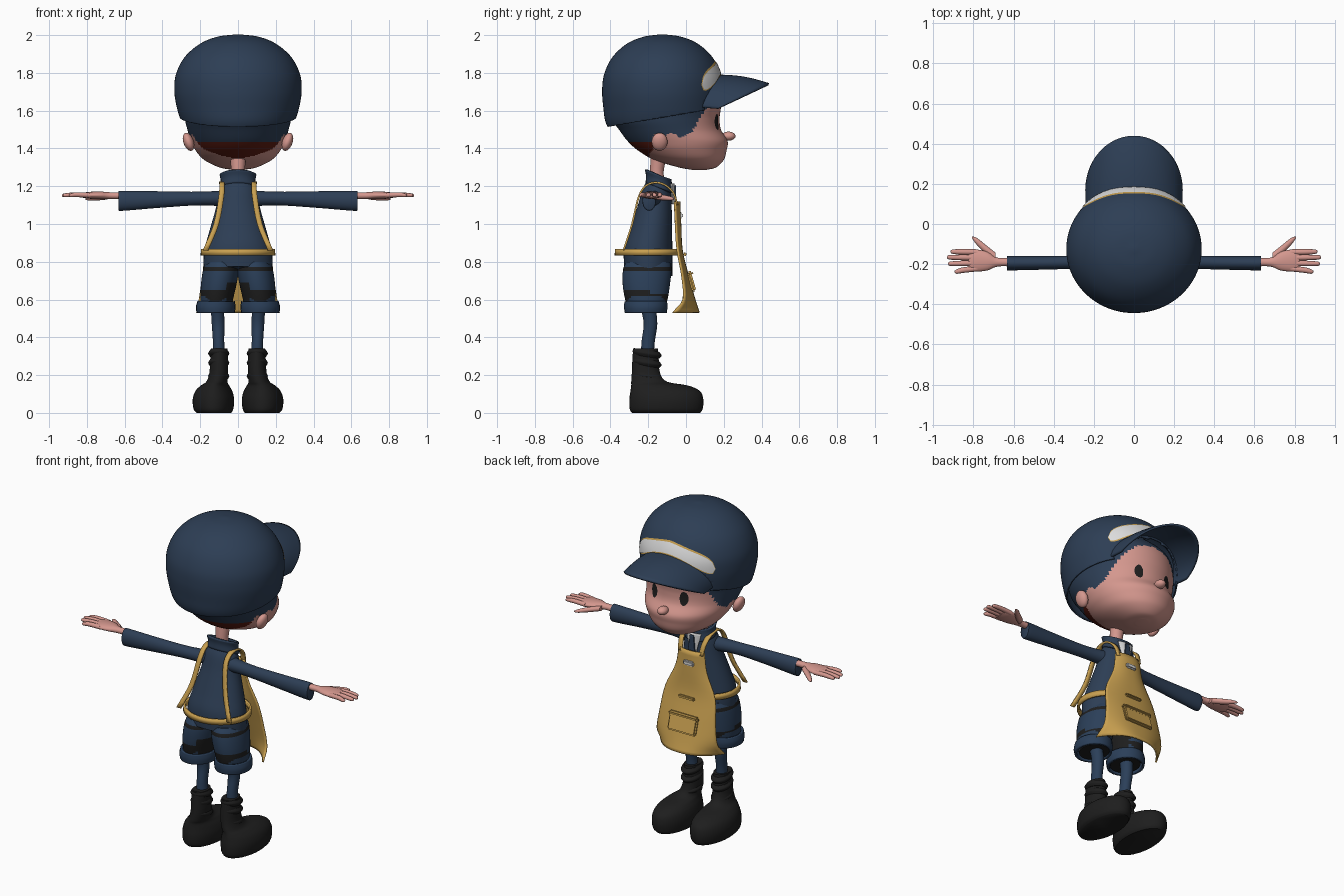
import bpy, bmesh
from math import sin, cos, pi, radians, sqrt
from mathutils import Vector, Matrix
from mathutils.bvhtree import BVHTree

if "Cube" in bpy.data.objects:
    bpy.data.objects.remove(bpy.data.objects["Cube"])


def material(name, *rgb):
    m = bpy.data.materials.new(name)
    m.use_nodes = True
    m.diffuse_color = (*rgb, 1)
    bsdf = m.node_tree.nodes["Principled BSDF"]
    bsdf.inputs["Base Color"].default_value = (*rgb, 1)
    bsdf.inputs["Roughness"].default_value = 0.8
    return m


NAVY = material("navy cloth", .026, .048, .09)
DENIM = material("denim", .024, .05, .1)
SKIN = material("skin", .66, .31, .27)
GOLD = material("golden yellow", .58, .35, .08)
BLACK = material("black", .013, .013, .013)
WHITE = material("white", .72, .72, .72)
RED = material("red brown hair", .11, .012, .006)


def make(name, bm, mats, rule=None, mirror=False, thick=0, angle=50):
    """Turn a bmesh into a finished, smooth shaded object."""
    bmesh.ops.recalc_face_normals(bm, faces=bm.faces)
    if rule:
        for f in bm.faces:
            f.material_index = rule(f.calc_center_median())
    mesh = bpy.data.meshes.new(name)
    bm.to_mesh(mesh)
    bm.free()
    ob = bpy.data.objects.new(name, mesh)
    bpy.context.collection.objects.link(ob)
    for m in mats if isinstance(mats, tuple) else (mats,):
        mesh.materials.append(m)
    bpy.ops.object.select_all(action='DESELECT')
    ob.select_set(True)
    bpy.context.view_layer.objects.active = ob
    bpy.ops.object.shade_smooth_by_angle(angle=radians(angle))
    if thick:
        mod = ob.modifiers.new("thickness", 'SOLIDIFY')
        mod.thickness, mod.offset = thick, 0
    if mirror:
        ob.modifiers.new("mirror", 'MIRROR')
    return ob


def spline(pts, n):
    """Smooth interpolation through points of any dimension."""
    p = [Vector(q) for q in pts]
    p = [2 * p[0] - p[1]] + p + [2 * p[-1] - p[-2]]
    out = []
    for a, b, c, d in zip(p, p[1:], p[2:], p[3:]):
        for i in range(n):
            t = i / n
            out.append(.5 * (2 * b + (c - a) * t + (2 * a - 5 * b + 4 * c - d) * t * t
                             + (3 * b - a - 3 * c + d) * t ** 3))
    return out + [p[-2]]


def loft_mesh(rings, axis='z', sides=24, steps=4, tilt=0, caps=True):
    """Rings are (position along axis, centre a, centre b, radius a, radius b)."""
    bm = bmesh.new()
    loops = []
    for t, a, b, ra, rb in spline(rings, steps):
        loop = []
        for k in range(sides):
            p, q = ra * cos(2 * pi * k / sides), rb * sin(2 * pi * k / sides)
            co = (a + p, b + q, t + tilt * q) if axis == 'z' else (t, a + p, b + q)
            loop.append(bm.verts.new(co))
        loops.append(loop)
    for l, m in zip(loops, loops[1:]):
        for k in range(sides):
            bm.faces.new((l[k - 1], l[k], m[k], m[k - 1]))
    if caps:
        bm.faces.new(loops[0])
        bm.faces.new(loops[-1])
    return bm


def loft(name, rings, mats, rule=None, mirror=False, thick=0, **kw):
    return make(name, loft_mesh(rings, **kw), mats, rule, mirror, thick)


def sheet(name, f, mats, nu=24, nv=12, **kw):
    """Grid surface from f(u, v), u in -1..1 and v in 0..1."""
    bm = bmesh.new()
    g = [[bm.verts.new(f(2 * i / nu - 1, j / nv)) for i in range(nu + 1)] for j in range(nv + 1)]
    for r, s in zip(g, g[1:]):
        for i in range(nu):
            bm.faces.new((r[i], r[i + 1], s[i + 1], s[i]))
    return make(name, bm, mats, **kw)


def ball(name, loc, size, mat, mirror=False, turn=0):
    bm = bmesh.new()
    bmesh.ops.create_uvsphere(bm, u_segments=20, v_segments=12, radius=1)
    bm.transform(Matrix.Translation(loc) @ Matrix.Rotation(turn, 4, 'Y') @ Matrix.Diagonal((*size, 1)))
    return make(name, bm, mat, mirror=mirror)


def box(name, loc, size, mat, turn=0):
    bm = bmesh.new()
    bmesh.ops.create_cube(bm, size=1)
    bm.transform(Matrix.Diagonal((*size, 1)))
    bmesh.ops.bevel(bm, geom=bm.edges[:], offset=min(size) * .35, segments=2, affect='EDGES')
    bm.transform(Matrix.Translation(loc) @ Matrix.Rotation(turn, 4, 'X'))
    return make(name, bm, mat)


# Head with hair painted on the back and sides
def hair(c):
    if c.y < -.17 and 1.35 + 1.5 * c.x ** 2 < c.z < 1.435:
        return 2
    line = 1.435 if c.y < -.17 else 1.47 + .012 * sin(c.y * 60)
    return 1 if c.z > line and c.y < .05 + (c.z - 1.52) * .6 else 0


head_rings = [(1.287, 0, .07, .03, .04), (1.3, 0, .06, .1, .1), (1.34, 0, .015, .18, .185),
              (1.39, 0, -.02, .225, .235), (1.44, 0, -.045, .25, .265), (1.5, 0, -.085, .268, .27),
              (1.56, 0, -.11, .282, .288), (1.64, 0, -.115, .29, .3), (1.74, 0, -.115, .27, .28),
              (1.85, 0, -.12, .18, .17)]
bm = loft_mesh(head_rings, sides=96, steps=10)
face = BVHTree.FromBMesh(bm)
make("head", bm, (SKIN, NAVY, RED), hair)
ball("nose", (0, .225, 1.465), (.03, .037, .024), SKIN)
ball("ear", (.262, -.14, 1.435), (.027, .042, .05), SKIN, True, .35)
loft("neck", [(1.2, 0, -.14, .045, .045), (1.27, 0, -.155, .036, .036), (1.38, 0, -.14, .045, .045)], SKIN)


def eye_point(u, v):
    x = .1 + .024 * cos(pi * u) * v
    z = 1.54 + .042 * sin(pi * u) * v
    return face.ray_cast(Vector((x, 1, z)), Vector((0, -1, 0)))[0] + Vector((0, .003, 0))


sheet("eye", eye_point, BLACK, nv=4, mirror=True)

# Cap dome, trimmed along a sloping rim and opened below the peak
dome_rings = [(1.48, 0, -.115, .265, .275), (1.54, 0, -.12, .295, .302), (1.61, 0, -.123, .318, .31),
              (1.7, 0, -.125, .333, .315), (1.79, 0, -.125, .325, .305), (1.88, 0, -.125, .28, .262),
              (1.95, 0, -.125, .2, .187), (1.987, 0, -.125, .11, .1), (2, 0, -.125, .01, .01)]
bm = loft_mesh(dome_rings, sides=96, steps=8)
dome = BVHTree.FromBMesh(bm)
bmesh.ops.bisect_plane(bm, geom=bm.verts[:] + bm.edges[:] + bm.faces[:], plane_co=(0, -.3, 1.535),
                       plane_no=(0, -.17, 1), clear_inner=True)


def under_peak(c):
    return c.y > .05 and abs(c.x) < .23 and c.z < 1.605 + .16 * sqrt(1 - (c.x / .235) ** 2)


bmesh.ops.delete(bm, geom=[f for f in bm.faces if under_peak(f.calc_center_median())], context='FACES')
make("cap_dome", bm, NAVY, thick=.008)


def peak_point(u, v):
    s, c = sin(u * pi / 2), cos(u * pi / 2)
    inner = Vector((.235 * s, .04 + .13 * c, 1.62 + .165 * c))
    outer = Vector((.237 * s, .17 + .268 * c, 1.61 + .13 * c))
    return inner.lerp(outer, v) + Vector((0, 0, .012 * sin(v * pi) * c))


sheet("cap_peak", peak_point, NAVY, nu=40, thick=.012)


# Pale panel with golden edging wrapped over the front of the cap
def panel(name, mat, grow, lift):
    def point(u, v):
        a = u * radians(51 + 50 * grow)
        low = 1.68 + .12 * cos(u * pi / 2) - grow
        high = 1.79 + .07 * (1 - abs(u) ** 1.5) + grow
        round_end = sqrt(max(0, 1 - abs(u) ** 8))
        z = (low + high) / 2 + (v - .5) * (high - low) * round_end
        d = Vector((sin(a), cos(a), 0))
        return dome.ray_cast(Vector((0, -.125, z)), d)[0] + d * lift
    sheet(name, point, mat, nu=40)


panel("cap_panel_edging", GOLD, .008, .006)
panel("cap_panel", WHITE, 0, .009)

# Jacket, collar, shirt and tie
loft("jacket", [(.75, 0, -.2, .182, .128), (.85, 0, -.2, .18, .128), (.95, 0, -.185, .155, .112),
                (1.08, 0, -.165, .118, .09), (1.17, 0, -.155, .1, .075), (1.22, 0, -.145, .075, .06)],
     NAVY, sides=40, tilt=-.2)
loft("collar", [(1.19, 0, -.14, .092, .068), (1.23, 0, -.143, .086, .063), (1.262, 0, -.147, .092, .065)],
     NAVY, tilt=-.4, caps=False, thick=.012)
sheet("shirt_front", lambda u, v: (u * (.05 - .03 * v), -.066 - .012 * u * u + .004 * v, 1.215 - .11 * v), WHITE, thick=.008)
sheet("tie", lambda u, v: (u * (.012 + .012 * v), -.058 + .004 * v, 1.205 - .1 * v), NAVY, thick=.008)

# Sleeves and hands
loft("sleeve", [(.03, -.165, 1.135, .05, .045), (.2, -.185, 1.135, .035, .036),
                (.4, -.193, 1.13, .033, .043), (.61, -.195, 1.123, .036, .053), (.63, -.195, 1.124, .034, .05)],
     NAVY, axis='x', mirror=True)
loft("palm", [(.6, -.19, 1.15, .021, .018), (.68, -.19, 1.15, .022, .018), (.73, -.185, 1.152, .046, .02),
              (.79, -.182, 1.152, .055, .018), (.825, -.182, 1.152, .045, .012)], SKIN, axis='x', mirror=True)
fingers = {"index": (.915, -.14, -.138), "middle": (.932, -.168, -.166),
           "ring": (.927, -.195, -.198), "little": (.895, -.222, -.237)}
for name, (tip, y0, y1) in fingers.items():
    loft(name + "_finger", [(.78, y0, 1.152, .014, .013), (.85, (y0 + y1) / 2, 1.155, .014, .013),
                            (tip - .012, y1, 1.152, .011, .01), (tip, y1, 1.151, .003, .003)],
         SKIN, axis='x', sides=12, mirror=True)
loft("thumb", [(.69, -.165, 1.145, .022, .015), (.74, -.125, 1.14, .022, .015),
               (.785, -.085, 1.135, .017, .011), (.808, -.066, 1.132, .004, .004)],
     SKIN, axis='x', sides=12, mirror=True)


# Short trousers with dark patches and turned up cuffs
def patches(c):
    back = c.y < -.2
    ring = .6 + .02 * sin(c.x * 40) < c.z < (.65 if back else .625)
    return 1 if ring or c.z < .54 or (c.x < .06 and c.z < .69) or .755 < c.z < .772 else 0


loft("shorts", [(.535, .113, -.21, .08, .09), (.6, .112, -.21, .086, .112), (.68, .102, -.21, .094, .125),
                (.76, .09, -.205, .094, .128), (.8, .085, -.2, .08, .115)],
     (DENIM, BLACK), patches, mirror=True, sides=40, steps=8)
loft("shorts_cuff", [(.53, .118, -.213, .094, .104), (.56, .118, -.213, .098, .108), (.59, .116, -.213, .092, .106)],
     DENIM, mirror=True, caps=False, thick=.014)

# Legs and boots
loft("leg", [(.3, .1, -.205, .034, .034), (.38, .103, -.2, .03, .035), (.47, .105, -.188, .034, .036),
             (.56, .11, -.2, .034, .04)], DENIM, mirror=True)
loft("boot", [(0, .128, -.105, .092, .18), (.02, .13, -.105, .105, .193), (.07, .13, -.104, .11, .196),
              (.115, .128, -.11, .098, .184), (.145, .122, -.14, .075, .15), (.165, .112, -.195, .056, .095),
              (.21, .102, -.212, .05, .075), (.28, .1, -.214, .047, .07), (.34, .1, -.214, .044, .066)],
     BLACK, mirror=True, sides=32)
for i, z in enumerate((.195, .265, .315)):
    loft("boot_strap_%d" % (i + 1), [(z - .018, .102, -.208, .046, .066), (z, .102, -.206, .056, .077),
                                    (z + .018, .102, -.208, .046, .066)], BLACK, mirror=True, tilt=-.15)

# Apron: rows of height, half width, middle depth and edge depth
rows = spline([(1.12, .085, -.035, -.06), (1, .105, -.03, -.055), (.86, .168, -.022, -.045),
               (.72, .188, .012, -.02), (.6, .205, .045, -.015), (.53, .218, .068, -.07)], 4)


def apron_point(u, v):
    z, w, mid, edge = rows[round(v * 20)]
    return u * w, mid + (edge - mid) * abs(u) ** 2.5, z


sheet("apron", apron_point, GOLD, nv=20, thick=.01)
box("apron_pocket", (0, .03, .69), (.19, .024, .1), GOLD, .28)
box("apron_pocket_flap", (0, .022, .737), (.2, .034, .028), GOLD, .28)
box("apron_slit", (0, -.006, .84), (.11, .022, .018), GOLD, .2)
box("apron_badge", (0, -.026, 1.045), (.07, .02, .03), WHITE)
loft("apron_belt", [(.834, 0, -.2, .192, .172), (.868, 0, -.2, .19, .17)], GOLD,
     sides=48, steps=1, caps=False, thick=.012)
strap = spline([(.07, -.045, 1.1), (.078, -.07, 1.17), (.085, -.13, 1.215), (.085, -.2, 1.21),
                (.088, -.248, 1.15), (.115, -.285, 1.0), (.172, -.33, .86)], 4)
sheet("apron_strap", lambda u, v: strap[round(v * 24)] + Vector((u * .014, 0, 0)), GOLD,
      nu=2, nv=24, thick=.01, mirror=True)
